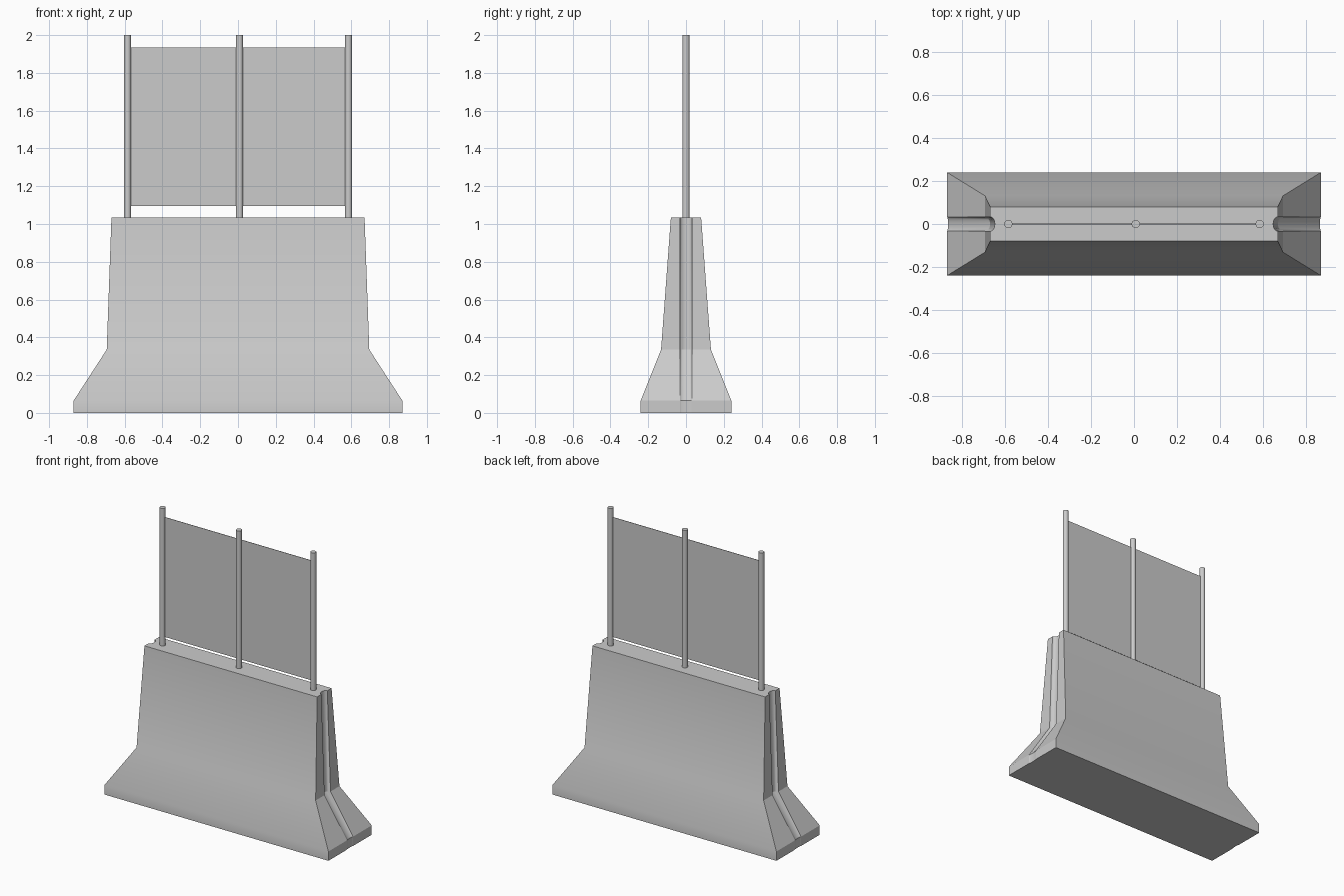
import bpy, bmesh, math

if "Cube" in bpy.data.objects:
    bpy.data.objects.remove(bpy.data.objects["Cube"])


def finish(bm, name, smooth=True):
    bmesh.ops.recalc_face_normals(bm, faces=bm.faces)
    me = bpy.data.meshes.new(name)
    bm.to_mesh(me)
    bm.free()
    ob = bpy.data.objects.new(name, me)
    bpy.context.collection.objects.link(ob)
    if smooth:
        bpy.ops.object.select_all(action='DESELECT')
        ob.select_set(True)
        bpy.context.view_layer.objects.active = ob
        bpy.ops.object.shade_smooth_by_angle(angle=math.radians(30))
    return ob


def outline(hx, hy, depth, half_width=0.033, steps=10):
    """Rectangle whose two ends carry a rounded groove."""
    right = [(hx, -hy)]
    for i in range(steps + 1):
        a = math.pi * i / steps
        right.append((hx - depth * math.sin(a), -half_width * math.cos(a)))
    right.append((hx, hy))
    return right + [(-x, -y) for x, y in right]


# Concrete barrier: stacked sections (z, half length, half width, groove depth)
sections = [(0.0, 0.87, 0.24, 0.004), (0.065, 0.87, 0.24, 0.004),
            (0.335, 0.695, 0.132, 0.025), (1.035, 0.67, 0.08, 0.022)]
bm = bmesh.new()
rings = [[bm.verts.new((x, y, z)) for x, y in outline(hx, hy, d)]
         for z, hx, hy, d in sections]
for low, high in zip(rings, rings[1:]):
    n = len(low)
    for i in range(n):
        j = (i + 1) % n
        bm.faces.new((low[i], low[j], high[j], high[i]))
bm.faces.new(rings[0])
bm.faces.new(rings[-1])
finish(bm, "concrete_barrier")

# Round posts standing on the barrier top
post_x = (-0.585, 0.008, 0.585)
for k, x in enumerate(post_x):
    bm = bmesh.new()
    bmesh.ops.create_cone(bm, cap_ends=True, segments=32, radius1=0.019,
                          radius2=0.019, depth=0.965)
    bmesh.ops.translate(bm, verts=bm.verts, vec=(x, 0, 1.5175))
    finish(bm, f"post_{k + 1}")

# Thin screen panels between the posts
for k, (a, b) in enumerate(zip(post_x, post_x[1:])):
    bm = bmesh.new()
    bmesh.ops.create_cube(bm, size=1)
    bmesh.ops.scale(bm, verts=bm.verts, vec=(b - a - 0.034, 0.003, 0.84))
    bmesh.ops.translate(bm, verts=bm.verts, vec=((a + b) / 2, 0, 1.515))
    finish(bm, f"screen_panel_{k + 1}", smooth=False)
